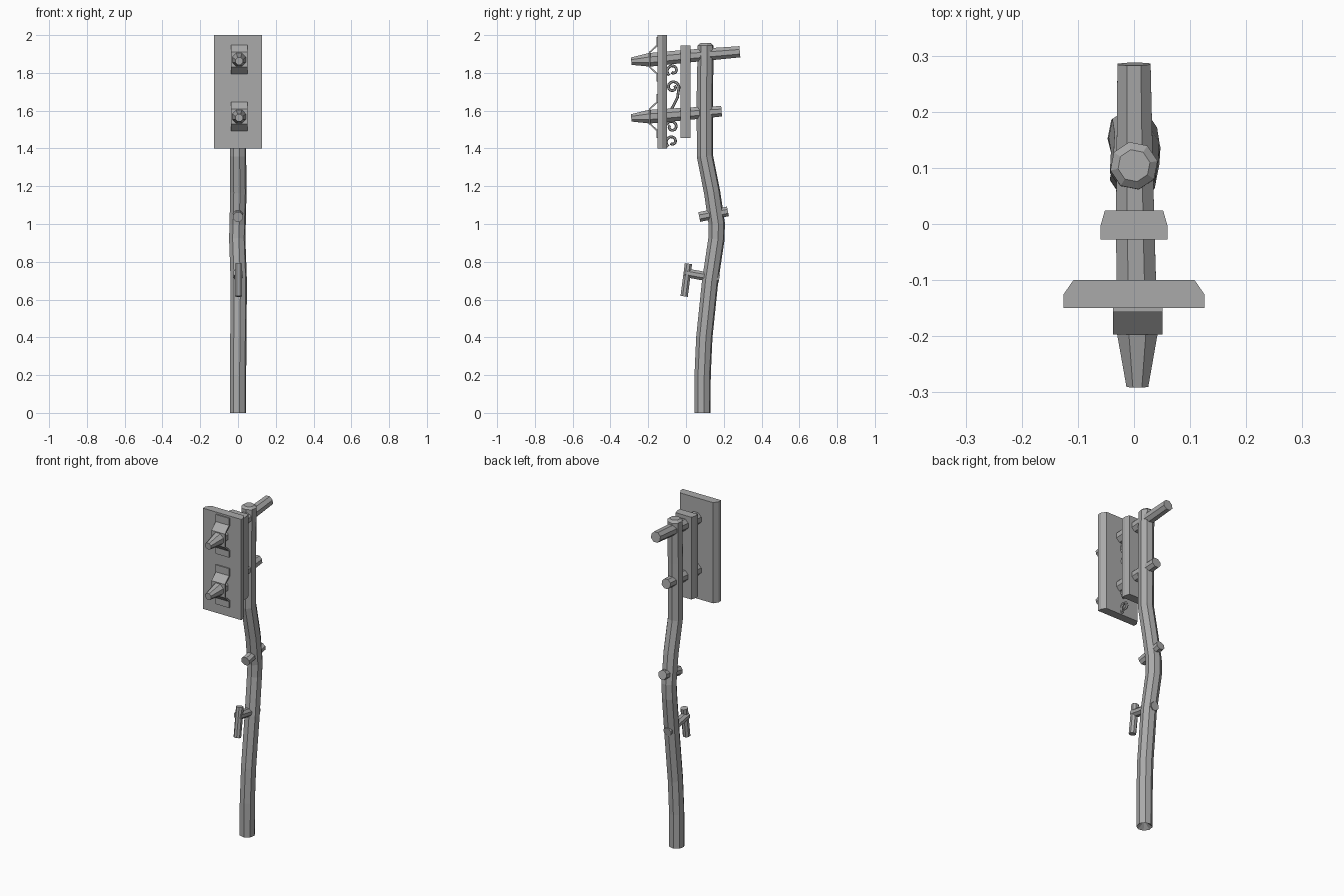
import bpy, bmesh, math
from mathutils import Vector

cube = bpy.data.objects.get("Cube")
if cube:
    bpy.data.objects.remove(cube, do_unlink=True)

grey = bpy.data.materials.new("plain grey")
grey.use_nodes = True
COLOUR = (0.4, 0.4, 0.4, 1)
grey.diffuse_color = COLOUR
grey.node_tree.nodes["Principled BSDF"].inputs["Base Color"].default_value = COLOUR


def finish(name, bm):
    bmesh.ops.recalc_face_normals(bm, faces=bm.faces)
    mesh = bpy.data.meshes.new(name)
    bm.to_mesh(mesh)
    bm.free()
    mesh.materials.append(grey)
    obj = bpy.data.objects.new(name, mesh)
    bpy.context.collection.objects.link(obj)
    return obj


def tube(name, path, radii, sides=8, turn=0.5, hollow=0):
    """Loft flat-sided rings along a path; hollow sinks the first end."""
    bm = bmesh.new()
    pts = [Vector(p) for p in path]
    rings = []
    for i, p in enumerate(pts):
        t = (pts[min(i + 1, len(pts) - 1)] - pts[max(i - 1, 0)]).normalized()
        u = (Vector((1, 0, 0)) - t * t.x).normalized()
        v = t.cross(u)
        ring = []
        for k in range(sides):
            a = math.tau * (k + turn) / sides
            ring.append(bm.verts.new(p + radii[i] * (u * math.cos(a) + v * math.sin(a))))
        rings.append(ring)
    for a, b in zip(rings, rings[1:]):
        for k in range(sides):
            j = (k + 1) % sides
            bm.faces.new((a[k], a[j], b[j], b[k]))
    bm.faces.new(rings[-1])
    if hollow:
        centre = bm.verts.new(pts[0] + Vector((0, 0, hollow)))
        for k in range(sides):
            bm.faces.new((rings[0][k], rings[0][(k + 1) % sides], centre))
    else:
        bm.faces.new(rings[0])
    return finish(name, bm)


def prism(name, outline, direction):
    """Extrude a closed outline along a direction."""
    bm = bmesh.new()
    face = bm.faces.new([bm.verts.new(p) for p in outline])
    out = bmesh.ops.extrude_face_region(bm, geom=[face])
    moved = [g for g in out["geom"] if isinstance(g, bmesh.types.BMVert)]
    bmesh.ops.translate(bm, verts=moved, vec=direction)
    return finish(name, bm)


def board(name, half, half_back, y0, y1, y2, z0, z1):
    """Upright board with its two rear edges chamfered."""
    right = [(half, y0), (half, y1), (half_back, y2)]
    outline = right + [(-x, y) for x, y in reversed(right)]
    prism(name, [(x, y, z0) for x, y in outline], (0, 0, z1 - z0))


# Crooked eight-sided pole
pole = [(0, 0.087, 0), (0, 0.088, 0.2), (0.002, 0.097, 0.4), (0.004, 0.128, 0.7),
        (-0.004, 0.161, 0.92), (-0.002, 0.163, 1.0), (0.002, 0.138, 1.17),
        (0, 0.1, 1.36), (0, 0.1, 1.7), (0, 0.104, 1.945), (0, 0.104, 1.957)]
tube("pole", pole, [0.044] * 9 + [0.043, 0.029], turn=0.25, hollow=0.035)

# Front and rear boards
board("front_board", 0.126, 0.108, -0.15, -0.126, -0.1, 1.4, 2.0)
board("rear_board", 0.06, 0.052, -0.028, -0.004, 0.024, 1.455, 1.945)

# Horizontal spikes through the boards
tube("upper_spike", [(0.006, -0.29, 1.862), (0.006, -0.195, 1.869),
                     (0.002, 0.0, 1.888), (0, 0.285, 1.912)],
     [0.021, 0.039, 0.037, 0.032])
tube("lower_spike", [(0.006, -0.29, 1.562), (0.006, -0.195, 1.568),
                     (0.002, 0.0, 1.583), (0, 0.188, 1.597)],
     [0.021, 0.039, 0.036, 0.03])

# Bent straps that hold the spikes on the front board
for label, zc in (("upper", 1.872), ("lower", 1.572)):
    bend = [(-0.157, 0.117), (-0.157, 0.075), (-0.197, 0.038),
            (-0.197, -0.042), (-0.157, -0.079), (-0.157, -0.117)]
    outer = [(-0.037, y, zc + z) for y, z in bend]
    inner = [(-0.037, y + 0.009, zc + z * 0.95 if abs(z) < 0.1 else zc + z)
             for y, z in reversed(bend)]
    prism(label + "_strap", outer + inner, (0.088, 0, 0))


# Scrollwork between the boards
def curl(y, z, start, sweep, r0=0.033, r1=0.012, steps=14):
    pts = []
    for i in range(steps + 1):
        f = i / steps
        a = math.radians(start + sweep * f)
        r = r0 + (r1 - r0) * f
        pts.append((0.003, y + r * math.cos(a), z + r * math.sin(a)))
    return pts


def scroll(name, path):
    tube(name, path, [0.0075] * len(path), sides=6)


upper_curl = curl(-0.07, 1.725, 0, 400)
lower_curl = curl(-0.075, 1.515, 180, -400)
scroll("long_scroll", upper_curl[::-1] + [(0.003, -0.045, 1.67),
       (0.003, -0.07, 1.62), (0.003, -0.098, 1.57)] + lower_curl)
scroll("top_scroll", curl(-0.07, 1.813, 235, -360))
scroll("bottom_scroll", curl(-0.075, 1.437, 235, -360))

# Pegs and the small crosspiece on the pole
tube("middle_peg", [(0, 0.07, 1.037), (0, 0.222, 1.067)], [0.028, 0.028])
tube("lower_peg", [(0, -0.005, 0.742), (0, 0.176, 0.71)], [0.025, 0.026])
tube("crosspiece", [(0.003, -0.01, 0.617), (0.003, 0.013, 0.79)], [0.021, 0.021])
